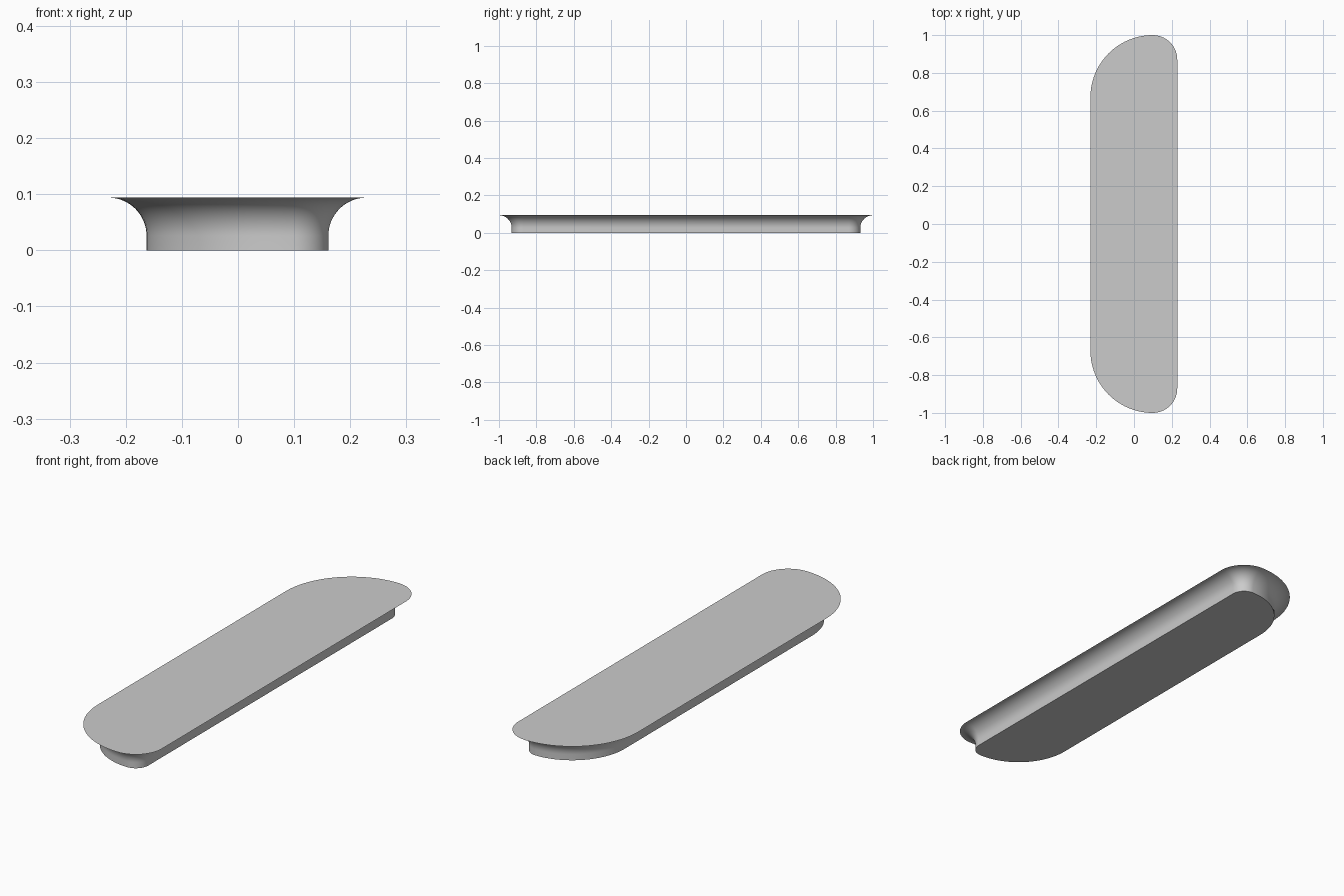
import bpy, bmesh
from math import sin, cos, pi

cube = bpy.data.objects.get("Cube")
if cube:
    bpy.data.objects.remove(cube)

HEIGHT, FLARE = 0.094, 0.068      # total height, radius of the concave flare
LEFT, RIGHT = -0.231, 0.229       # long edges of the top
BIG, SMALL = 0.33, 0.13           # corner radii on each long edge
STEPS = 24


def outline(inset):
    """Counter-clockwise plan outline, moved inwards by inset."""
    corners = [(RIGHT - SMALL, SMALL, 0, 1), (LEFT + BIG, BIG, 1, 1),
               (LEFT + BIG, BIG, 2, -1), (RIGHT - SMALL, SMALL, 3, -1)]
    points = []
    for cx, radius, quarter, side in corners:
        cy = side * (1 - radius)
        for i in range(STEPS + 1):
            a = (quarter + i / STEPS) * pi / 2
            p = (cx + (radius - inset) * cos(a), cy + (radius - inset) * sin(a))
            # neighbouring arcs share their end point
            if not points or abs(p[0] - points[-1][0]) + abs(p[1] - points[-1][1]) > 1e-5:
                points.append(p)
    return points


# Section of the side: short upright wall, then a quarter-round flare to a sharp rim
section = [(FLARE, 0)]
for i in range(17):
    t = i / 16 * pi / 2
    section.append((FLARE * cos(t), HEIGHT - FLARE + FLARE * sin(t)))

# Loft the outline along the section and cap both ends
bm = bmesh.new()
rings = [[bm.verts.new((x, y, z)) for x, y in outline(inset)] for inset, z in section]
for low, high in zip(rings, rings[1:]):
    for i in range(len(low)):
        j = (i + 1) % len(low)
        bm.faces.new((low[i], low[j], high[j], high[i]))
bm.faces.new(rings[-1])
bm.faces.new(rings[0][::-1])
mesh = bpy.data.meshes.new("handle_body")
bm.to_mesh(mesh)
bm.free()
handle = bpy.data.objects.new("handle_body", mesh)
bpy.context.collection.objects.link(handle)

# Plain grey finish
grey = bpy.data.materials.new("plain_grey")
grey.use_nodes = True
colour = (0.6, 0.6, 0.6, 1)
grey.diffuse_color = colour
grey.node_tree.nodes["Principled BSDF"].inputs["Base Color"].default_value = colour
mesh.materials.append(grey)

# Smooth sides with crisp rim and base edges
bpy.ops.object.select_all(action="DESELECT")
handle.select_set(True)
bpy.context.view_layer.objects.active = handle
bpy.ops.object.shade_smooth_by_angle()
